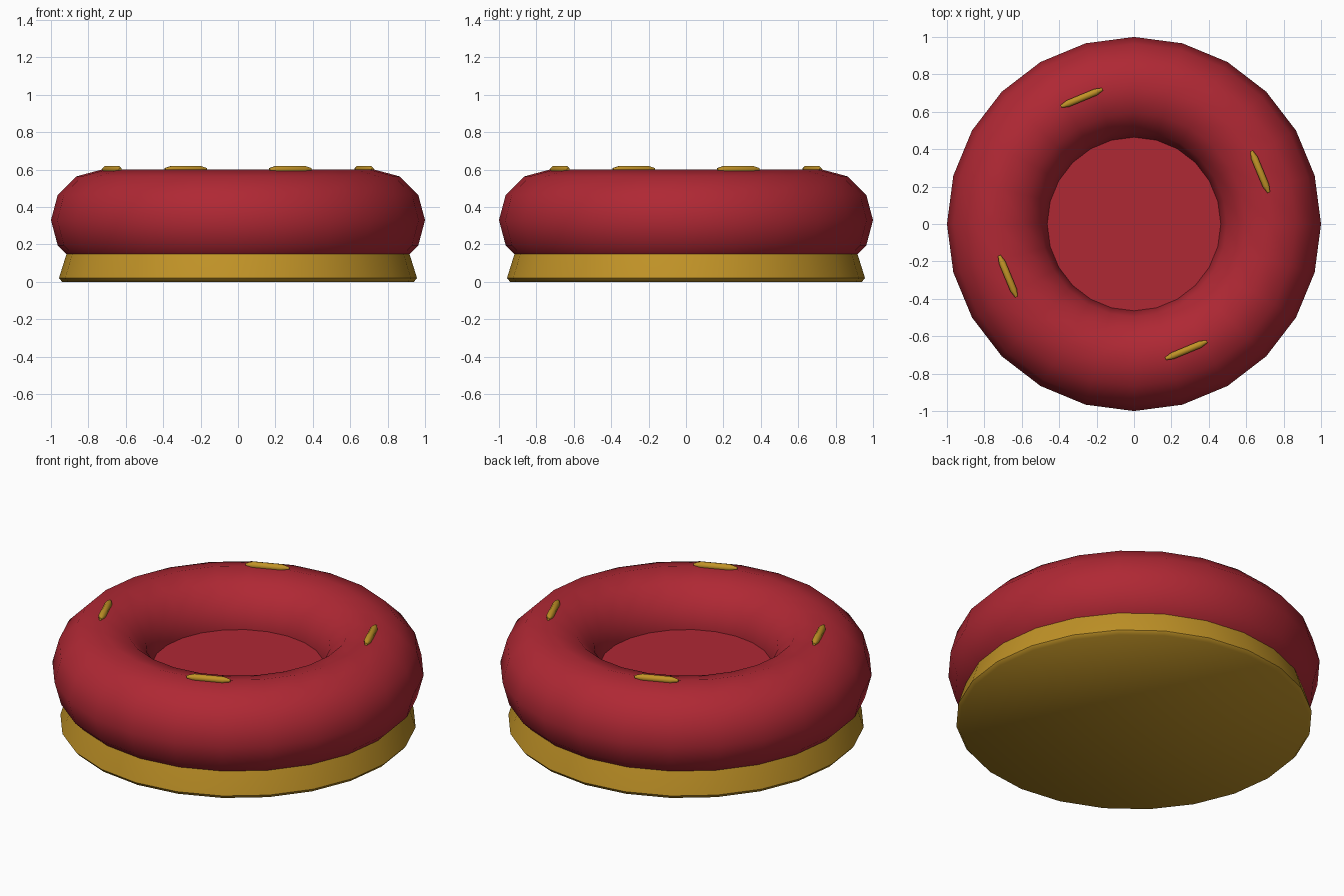
import bpy, math
from math import sin, cos, pi, radians

if "Cube" in bpy.data.objects:
    bpy.data.objects.remove(bpy.data.objects["Cube"])


def material(name, rgb):
    m = bpy.data.materials.new(name)
    m.diffuse_color = (*rgb, 1)
    m.use_nodes = True
    m.node_tree.nodes["Principled BSDF"].inputs["Base Color"].default_value = m.diffuse_color
    return m


RED = material("berry red glaze", (0.43, 0.021, 0.034))
GOLD = material("golden biscuit", (0.53, 0.29, 0.02))


def lathe(name, profile, sides, mat, closed=False, angle=45):
    """Spin an (r, z) profile about z; open profiles get capped ends."""
    n = len(profile)
    verts = [(r * cos(2 * pi * i / sides), r * sin(2 * pi * i / sides), z)
             for i in range(sides) for r, z in profile]
    faces = []
    for i in range(sides):
        a, b = i * n, (i + 1) % sides * n
        for j in range(n if closed else n - 1):
            k = (j + 1) % n
            faces.append((a + j, b + j, b + k, a + k))
    if not closed:
        faces.append([i * n for i in reversed(range(sides))])
        faces.append([i * n + n - 1 for i in range(sides)])
    me = bpy.data.meshes.new(name)
    me.from_pydata(verts, [], faces)
    me.materials.append(mat)
    ob = bpy.data.objects.new(name, me)
    bpy.context.collection.objects.link(ob)
    bpy.ops.object.select_all(action='DESELECT')
    ob.select_set(True)
    bpy.context.view_layer.objects.active = ob
    bpy.ops.object.shade_smooth_by_angle(angle=radians(angle))
    return ob


# Solid base: slightly tapered disc with a softened lower rim
lathe("base", [(0.94, 0.0), (0.957, 0.02), (0.92, 0.14), (0.90, 0.19)], 24, GOLD, angle=50)

# Glazed ring
ring = [(0.73 + 0.27 * cos(pi * j / 6), 0.33 + 0.27 * sin(pi * j / 6)) for j in range(12)]
lathe("glazed_ring", ring, 24, RED, closed=True, angle=60)

# Flat filling that closes the hole
lathe("filling", [(0.49, 0.28), (0.49, 0.345)], 24, RED)

# Four sprinkles lying along the ring
for k in range(4):
    a = radians(22.5 + 90 * k)
    s = lathe(f"sprinkle_{k + 1}",
              [(0.008, -0.12), (0.02, -0.08), (0.02, 0.08), (0.008, 0.12)], 8, GOLD)
    s.rotation_euler = (pi / 2, pi / 8, a)
    s.location = (0.73 * cos(a), 0.73 * sin(a), 0.602)
